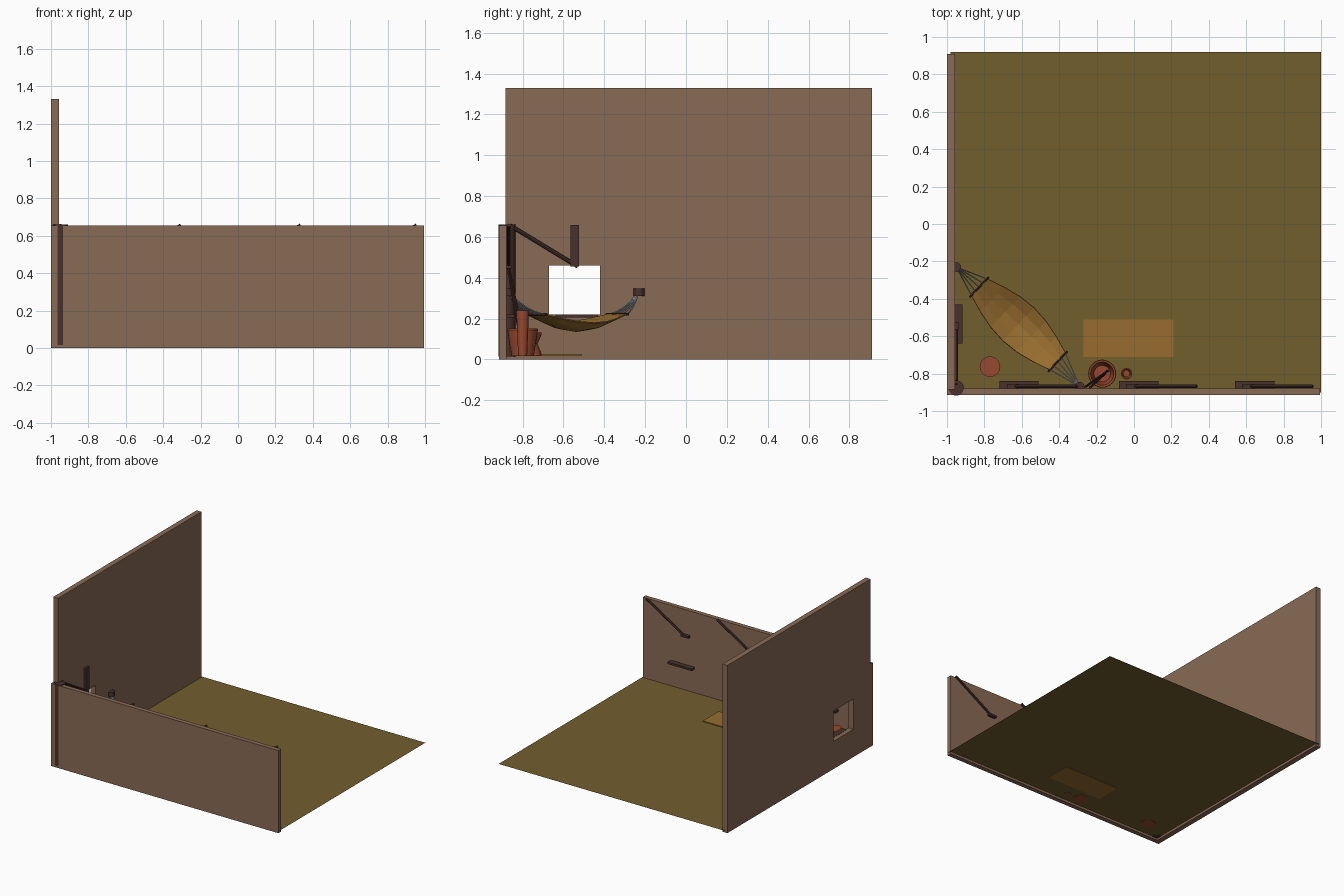
import bpy, bmesh, math
from mathutils import Vector, Matrix

if "Cube" in bpy.data.objects:
    bpy.data.objects.remove(bpy.data.objects["Cube"])


def mat(name, rgb):
    m = bpy.data.materials.new(name)
    m.diffuse_color = (*rgb, 1)
    m.use_nodes = True
    m.node_tree.nodes["Principled BSDF"].inputs["Base Color"].default_value = m.diffuse_color
    return m


WALL = mat("clay wall", (0.25, 0.145, 0.092))
FLOOR = mat("olive floor", (0.17, 0.112, 0.027))
WOOD = mat("dark wood", (0.065, 0.031, 0.025))
CLOTH = mat("ochre cloth", (0.31, 0.152, 0.028))
POT = mat("terracotta", (0.31, 0.068, 0.03))
ROPE = mat("pale rope", (0.32, 0.38, 0.43))


def finish(name, bm, material, smooth=False):
    bmesh.ops.recalc_face_normals(bm, faces=bm.faces)
    me = bpy.data.meshes.new(name)
    bm.to_mesh(me)
    bm.free()
    me.materials.append(material)
    ob = bpy.data.objects.new(name, me)
    bpy.context.collection.objects.link(ob)
    if smooth:
        bpy.ops.object.select_all(action='DESELECT')
        ob.select_set(True)
        bpy.context.view_layer.objects.active = ob
        bpy.ops.object.shade_smooth_by_angle(angle=math.radians(35))
    return ob


def box(name, lo, hi, material):
    lo, hi = Vector(lo), Vector(hi)
    bm = bmesh.new()
    bmesh.ops.create_cube(bm, size=1, matrix=Matrix.Translation((lo + hi) / 2)
                          @ Matrix.Diagonal((*(hi - lo), 1)))
    return finish(name, bm, material)


def rod(name, pairs, r, material, sides=8):
    """Straight round rods between pairs of points, in one object."""
    bm = bmesh.new()
    for a, b in pairs:
        a, b = Vector(a), Vector(b)
        q = (b - a).to_track_quat('Z', 'Y').to_matrix().to_4x4()
        bmesh.ops.create_cone(bm, cap_ends=True, segments=sides, radius1=r, radius2=r,
                              depth=(b - a).length, matrix=Matrix.Translation((a + b) / 2) @ q)
    return finish(name, bm, material, True)


def lathe(name, x, y, profile, material, sides=24):
    """Turned shape from (radius, z) points, starting and ending on the axis."""
    bm = bmesh.new()
    vs = [bm.verts.new((x + r, y, z)) for r, z in profile]
    es = [bm.edges.new(p) for p in zip(vs, vs[1:])]
    bmesh.ops.spin(bm, geom=vs + es, cent=(x, y, 0), axis=(0, 0, 1),
                   angle=math.tau, steps=sides)
    bmesh.ops.remove_doubles(bm, verts=bm.verts, dist=1e-4)
    return finish(name, bm, material, True)


# Floor sheet and the two walls
bm = bmesh.new()
bm.faces.new([bm.verts.new(p) for p in
              [(-0.98, -0.9, 0.018), (1, -0.9, 0.018), (1, 0.92, 0.018), (-0.98, 0.92, 0.018)]])
finish("floor", bm, FLOOR)
box("front_wall", (-1, -0.915, 0), (0.995, -0.88, 0.655), WALL)
left_wall = box("left_wall", (-1, -0.885, 0), (-0.958, 0.91, 1.33), WALL)

# Window opening cut through the left wall
cutter = box("window_cutter", (-1.1, -0.67, 0.22), (-0.9, -0.42, 0.46), WALL)
cutter.hide_render = True
mod = left_wall.modifiers.new("window", 'BOOLEAN')
mod.object, mod.operation, mod.solver = cutter, 'DIFFERENCE', 'EXACT'
bpy.context.view_layer.objects.active = left_wall
bpy.ops.object.modifier_apply(modifier=mod.name)
bpy.data.objects.remove(cutter)

# Corner post
rod("corner_post", [((-0.95, -0.877, 0.015), (-0.95, -0.877, 0.66))], 0.041, WOOD, 16)

# Left wall: window sill, upright and slanting brace
box("left_sill", (-0.965, -0.64, 0.205), (-0.918, -0.43, 0.221), WOOD)
box("left_upright", (-0.965, -0.565, 0.455), (-0.937, -0.525, 0.657), WOOD)
rod("left_brace", [((-0.95, -0.86, 0.655), (-0.95, -0.53, 0.455))], 0.01, WOOD)

# Front wall: three repeats of shelf, block and slanting brace
for i, x in enumerate((-0.615, 0.025, 0.645)):
    box(f"front_shelf_{i}", (x - 0.105, -0.885, 0.205), (x + 0.105, -0.84, 0.221), WOOD)
    box(f"front_block_{i}", (x - 0.065, -0.885, 0.445), (x, -0.855, 0.462), WOOD)
    rod(f"front_brace_{i}", [((x - 0.02, -0.868, 0.455), (x + 0.31, -0.868, 0.657))], 0.009, WOOD)

# Hammock frame: u runs along it, w runs across it
a, b = Vector((-0.828, -0.337, 0.22)), Vector((-0.408, -0.735, 0.22))
u = (b - a).normalized()
w = Vector((-u.y, u.x, 0))
pegs = Vector((-0.95, -0.23, 0.33)), Vector((-0.29, -0.87, 0.33))

# Hammock cloth: sagging sheet, wider and cupped in the middle
N, M = 6, 4
bm = bmesh.new()
grid = []
for i in range(N + 1):
    t = i / N
    s = math.sin(math.pi * t)
    row = []
    for j in range(M + 1):
        k = 2 * j / M - 1
        p = a.lerp(b, t) + w * k * (0.062 + 0.06 * s)
        p.z -= s * (0.083 - 0.042 * k * k)
        row.append(bm.verts.new(p))
    grid.append(row)
for i in range(N):
    for j in range(M):
        bm.faces.new((grid[i][j], grid[i + 1][j], grid[i + 1][j + 1], grid[i][j + 1]))
cloth = finish("hammock_cloth", bm, CLOTH)
sol = cloth.modifiers.new("thickness", 'SOLIDIFY')
sol.thickness, sol.offset = 0.006, 0

# Spreader bars, wall pegs and fans of slightly slack rope
for side, end, peg in (("left", a, pegs[0]), ("right", b, pegs[1])):
    rod(f"{side}_spreader", [(end - w * 0.075, end + w * 0.075)], 0.006, WOOD)
    rod(f"{side}_peg", [(peg - Vector((0, 0, 0.02)), peg + Vector((0, 0, 0.016)))],
        0.026, WOOD, 12)
    pairs = []
    for k in (-1, -0.5, 0, 0.5, 1):
        foot = end + w * 0.06 * k
        pts = []
        for n in range(5):
            p = foot.lerp(peg, n / 4)
            p.z -= 0.022 * math.sin(math.pi * n / 4)
            pts.append(p)
        pairs += zip(pts, pts[1:])
    rod(f"{side}_ropes", pairs, 0.0035, ROPE, 6)

# Mat on the floor
box("floor_mat", (-0.27, -0.71, 0.016), (0.21, -0.51, 0.025), CLOTH)

# Open pot holding two sticks, slim vase and waisted stool
lathe("large_pot", -0.17, -0.8, [(0, 0.016), (0.055, 0.016), (0.075, 0.145), (0.072, 0.15),
                                 (0.062, 0.148), (0.044, 0.03), (0, 0.03)], POT)
rod("sticks", [((-0.14, -0.785, 0.035), (-0.262, -0.872, 0.47)),
               ((-0.155, -0.8, 0.035), (-0.235, -0.874, 0.46))], 0.006, WOOD)
lathe("slim_vase", -0.04, -0.8, [(0, 0.016), (0.022, 0.016), (0.031, 0.24), (0.024, 0.24),
                                 (0.017, 0.04), (0, 0.04)], POT, 16)
lathe("waisted_stool", -0.77, -0.763, [(0, 0.016), (0.055, 0.016), (0.055, 0.03), (0.036, 0.075),
                                       (0.055, 0.12), (0.055, 0.132), (0, 0.132)], POT)
